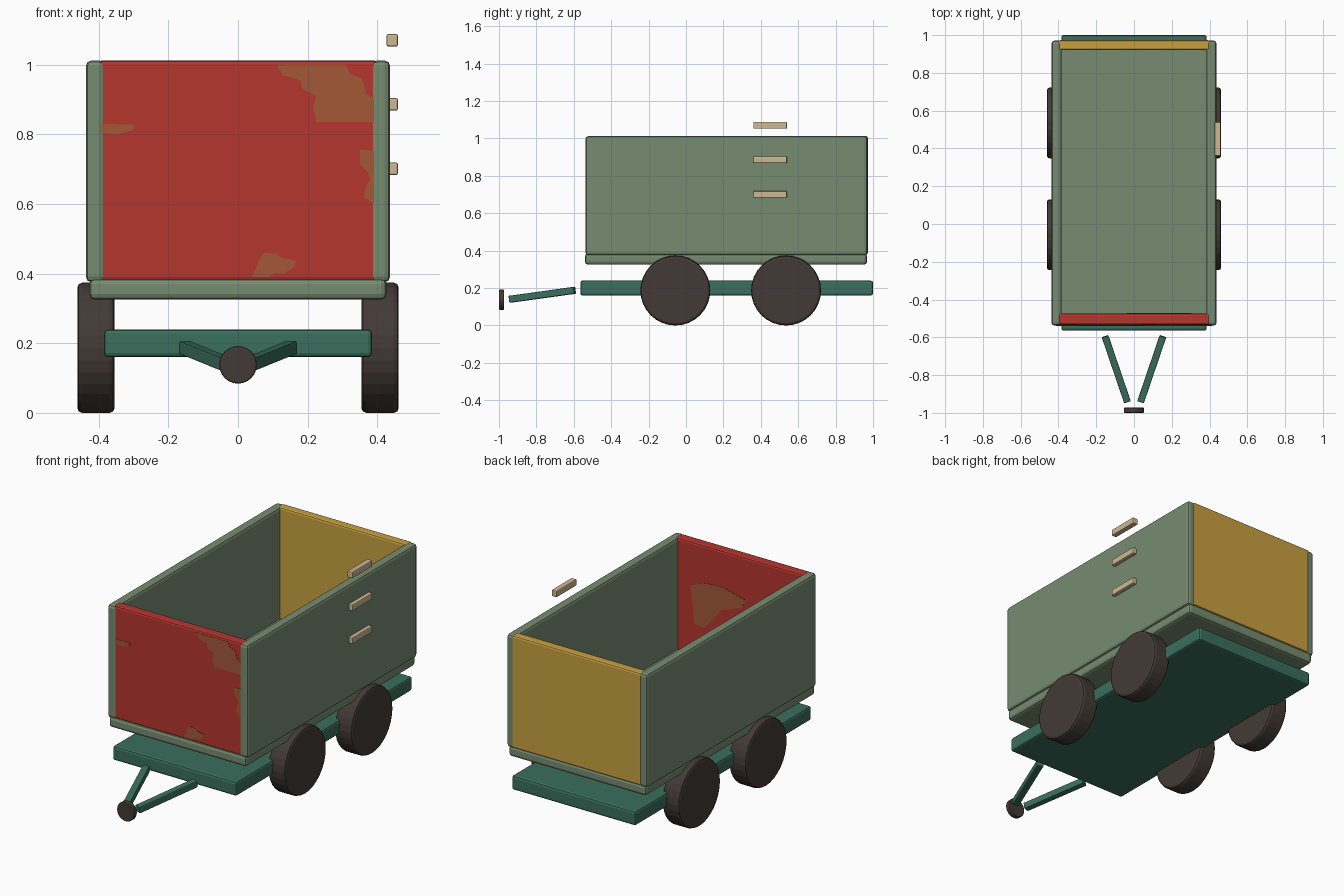
import bpy, bmesh, math
from mathutils import Vector, Matrix

if "Cube" in bpy.data.objects:
    bpy.data.objects.remove(bpy.data.objects["Cube"])


def material(name, r, g, b):
    """Flat colour given as sRGB 0-255, stored linear."""
    m = bpy.data.materials.new(name)
    lin = [c / 255 / 12.92 if c < 11 else ((c / 255 + 0.055) / 1.055) ** 2.4 for c in (r, g, b)]
    m.diffuse_color = (*lin, 1)
    m.use_nodes = True
    m.node_tree.nodes["Principled BSDF"].inputs["Base Color"].default_value = m.diffuse_color
    return m


SAGE = material("sage green", 119, 140, 113)
TEAL = material("dark teal", 58, 110, 93)
RED = material("red", 182, 54, 47)
GOLD = material("golden yellow", 200, 160, 64)
RUST = material("rust brown", 163, 88, 55)
TAN = material("tan", 206, 184, 148)
RUBBER = material("dark rubber", 67, 58, 53)


def finish(name, bm, mat, bevel=0.0, segments=2):
    bmesh.ops.recalc_face_normals(bm, faces=bm.faces[:])
    me = bpy.data.meshes.new(name)
    bm.to_mesh(me)
    bm.free()
    me.materials.append(mat)
    ob = bpy.data.objects.new(name, me)
    bpy.context.collection.objects.link(ob)
    if bevel:
        mod = ob.modifiers.new("bevel", 'BEVEL')
        mod.width, mod.segments = bevel, segments
        mod.limit_method, mod.angle_limit = 'ANGLE', math.radians(40)
    return ob


def box(name, lo, hi, mat, bevel=0.012):
    lo, hi = Vector(lo), Vector(hi)
    bm = bmesh.new()
    bmesh.ops.create_cube(bm, size=1, matrix=Matrix.Translation((lo + hi) / 2) @ Matrix.Diagonal((*(hi - lo), 1)))
    return finish(name, bm, mat, bevel)


def disc(name, centre, radius, depth, axis, mat, bevel, sides=32):
    bm = bmesh.new()
    turn = Vector(axis).to_track_quat('Z', 'Y').to_matrix().to_4x4()
    bmesh.ops.create_cone(bm, cap_ends=True, segments=sides, radius1=radius, radius2=radius,
                          depth=depth, matrix=Matrix.Translation(centre) @ turn)
    return finish(name, bm, mat, bevel)


def bar(name, a, b, size, mat):
    a, b = Vector(a), Vector(b)
    bm = bmesh.new()
    turn = (b - a).to_track_quat('Y', 'Z').to_matrix().to_4x4()
    bmesh.ops.create_cube(bm, size=1, matrix=Matrix.Translation((a + b) / 2) @ turn
                          @ Matrix.Diagonal((size, (b - a).length, size, 1)))
    return finish(name, bm, mat, 0.004)


def plate(name, outline, y0, y1, mat):
    """Thin flat patch: x,z outline extruded from y0 to y1."""
    bm = bmesh.new()
    face = bm.faces.new([bm.verts.new((x, y0, z)) for x, z in outline])
    ext = bmesh.ops.extrude_face_region(bm, geom=[face])
    bmesh.ops.translate(bm, vec=(0, y1 - y0, 0),
                        verts=[v for v in ext['geom'] if isinstance(v, bmesh.types.BMVert)])
    return finish(name, bm, mat)


# Chassis and open box body
box("chassis", (-0.385, -0.565, 0.16), (0.385, 1.0, 0.24), TEAL)
box("floor", (-0.427, -0.54, 0.325), (0.427, 0.968, 0.386), SAGE, 0.016)
for side, s in (("left", -1), ("right", 1)):
    xs = sorted((s * 0.383, s * 0.437))
    box(side + "_wall", (xs[0], -0.538, 0.375), (xs[1], 0.971, 1.012), SAGE, 0.016)
box("front_panel", (-0.402, -0.533, 0.38), (0.402, -0.474, 1.012), RED, 0.01)
box("tailgate", (-0.402, 0.922, 0.38), (0.402, 0.973, 1.012), GOLD, 0.01)

# Rust patches on the front panel, outside and inside
patches = [
    [(.11, 1.0), (.31, 1.0), (.32, .975), (.355, .96), (.37, .915), (.395, .9), (.395, .835),
     (.225, .835), (.215, .88), (.225, .91), (.185, .93), (.18, .955), (.13, .97)],
    [(-.395, .83), (-.3, .828), (-.3, .813), (-.345, .8), (-.395, .805)],
    [(.35, .755), (.395, .753), (.395, .6), (.36, .62), (.37, .655), (.38, .67), (.37, .695), (.35, .715)],
    [(.04, .39), (.06, .437), (.075, .46), (.11, .457), (.125, .445), (.167, .437), (.16, .417),
     (.13, .4), (.105, .402), (.09, .39)],
]
for i, outline in enumerate(patches):
    plate(f"rust_patch_{i + 1}", outline, -0.5345, -0.530, RUST)
plate("inner_rust_patch", [(.305, .77), (.21, .805), (.1, .81), (-.04, .775), (-.02, .73), (.05, .7), (.11, .68),
                           (.17, .61), (.22, .55), (.28, .56), (.29, .68)], -0.476, -0.4725, RUST)

# Four wheels
for side, s in (("left", -1), ("right", 1)):
    for place, y in (("front", -0.057), ("rear", 0.535)):
        disc(f"{place}_{side}_wheel", (s * 0.408, y, 0.187), 0.187, 0.107, (1, 0, 0), RUBBER, 0.014)

# Drawbar and coupler
for side, s in (("left", -1), ("right", 1)):
    bar(side + "_drawbar", (s * 0.153, -0.595, 0.188), (s * 0.035, -0.942, 0.14), 0.037, TEAL)
disc("coupler", (0, -0.986, 0.138), 0.054, 0.028, (0, 1, 0), RUBBER, 0.005, 24)

# Ladder rungs on the right side
for i, z in enumerate((0.701, 0.886, 1.07)):
    box(f"rung_{i + 1}", (0.427, 0.36, z - 0.018), (0.459, 0.54, z + 0.018), TAN, 0.005)
